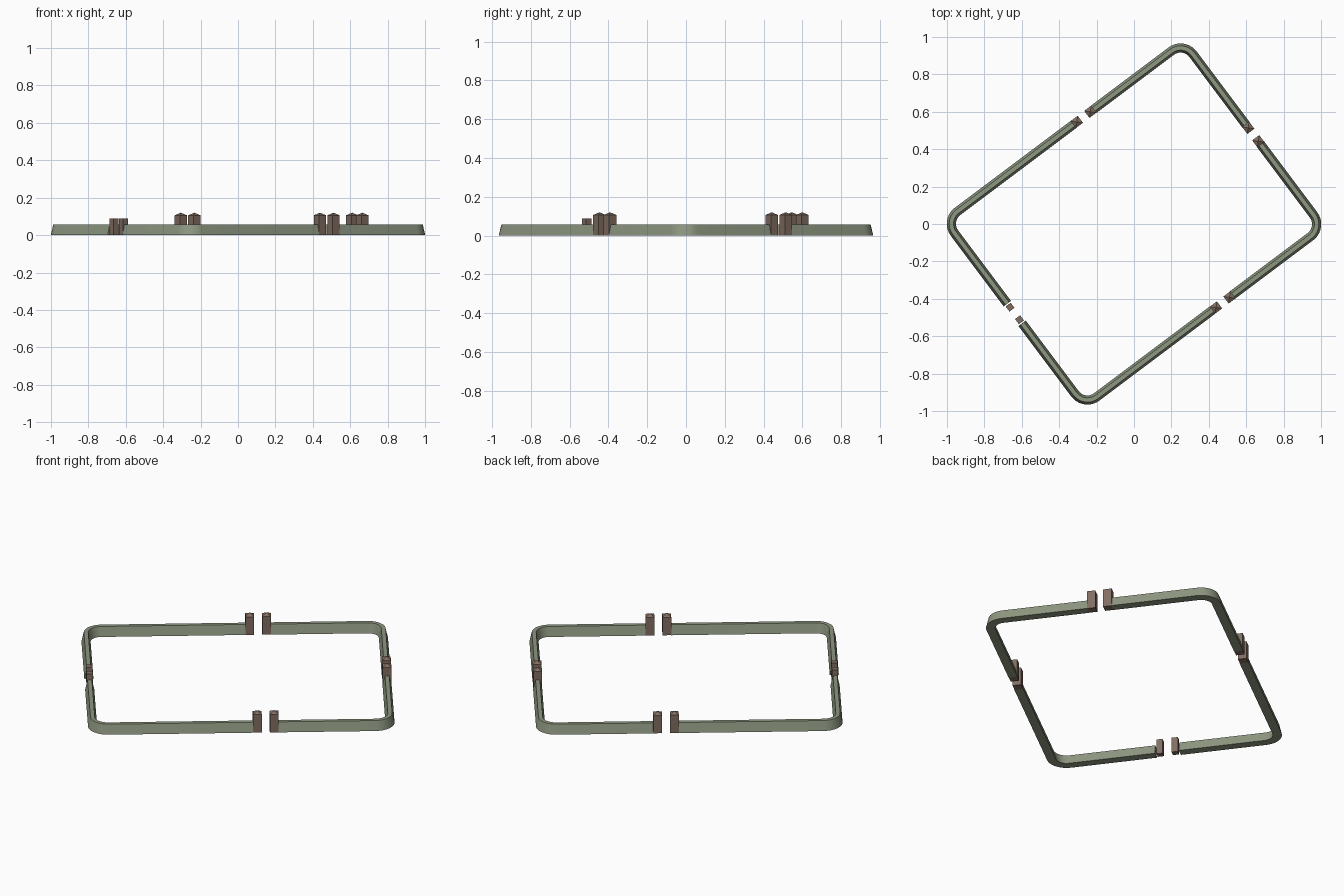
import bpy, bmesh
from math import atan2, cos, sin, pi
from mathutils import Matrix, Vector

if "Cube" in bpy.data.objects:
    bpy.data.objects.remove(bpy.data.objects["Cube"])

ROT = Matrix.Rotation(atan2(3, 4), 4, 'Z')
HU, HV, R = 0.797, 0.62, 0.083        # half sizes and corner radius of wall centreline
GATE_U, GAP = 0.128, 0.066            # offset of long-side gates, half opening
H, BASE, TOP = 0.056, 0.0245, 0.0115  # wall height, half widths


def material(name, col):
    m = bpy.data.materials.new(name)
    m.diffuse_color = (*col, 1)
    m.use_nodes = True
    m.node_tree.nodes["Principled BSDF"].inputs["Base Color"].default_value = m.diffuse_color
    return m


GREEN = material("green_wall", (0.27, 0.31, 0.22))
BROWN = material("brown_post", (0.22, 0.155, 0.12))


def finish(bm, name, mat, smooth=False):
    bmesh.ops.recalc_face_normals(bm, faces=bm.faces)
    bm.transform(ROT)
    me = bpy.data.meshes.new(name)
    bm.to_mesh(me)
    bm.free()
    me.materials.append(mat)
    ob = bpy.data.objects.new(name, me)
    bpy.context.collection.objects.link(ob)
    if smooth:
        bpy.ops.object.select_all(action='DESELECT')
        ob.select_set(True)
        bpy.context.view_layer.objects.active = ob
        bpy.ops.object.shade_smooth_by_angle(angle=0.5)


def wall(name, su, sv):
    # battered section swept from a long-side gate round a corner to a short-side gate
    stations = [(Vector((GATE_U + su * GAP, sv * HV)), Vector((0, sv)))]
    for i in range(11):
        a = pi / 2 * (1 - i / 10)
        n = Vector((su * cos(a), sv * sin(a)))
        stations.append((Vector((su * (HU - R), sv * (HV - R))) + n * R, n))
    stations.append((Vector((su * HU, sv * GAP)), Vector((su, 0))))
    bm = bmesh.new()
    rings = []
    for p, n in stations:
        rings.append([bm.verts.new((*(p + n * o), z)) for o, z in
                      ((BASE, 0), (TOP, H), (-TOP, H), (-BASE, 0))])
    for a, b in zip(rings, rings[1:]):
        for k in range(4):
            bm.faces.new((a[k], a[k - 1], b[k - 1], b[k]))
    bm.faces.new(rings[0])
    bm.faces.new(rings[-1])
    finish(bm, name, GREEN, True)


def post(name, u, v, size, height, peak=0.0):
    # square gate post, with a low pyramid top when peak > 0
    bm = bmesh.new()
    bmesh.ops.create_cube(bm, size=1, matrix=Matrix.Translation((u, v, height / 2))
                          @ Matrix.Diagonal((size, size, height, 1)))
    if peak:
        top = max(bm.faces, key=lambda f: f.calc_center_median().z)
        apex = bmesh.ops.poke(bm, faces=[top])['verts'][0]
        apex.co.z += peak
    finish(bm, name, BROWN)


# four wall sections, one per corner
for su, ns in ((1, "right"), (-1, "left")):
    for sv, nv in ((1, "back"), (-1, "front")):
        wall(f"wall_{nv}_{ns}", su, sv)

# gate posts: three tall gates and one small flat-topped gate
for s, n in ((-1, "a"), (1, "b")):
    post(f"back_gate_post_{n}", GATE_U + s * 0.045, HV, 0.047, 0.106, 0.014)
    post(f"front_gate_post_{n}", GATE_U + s * 0.045, -HV, 0.047, 0.106, 0.014)
    post(f"right_gate_post_{n}", HU, s * 0.045, 0.047, 0.106, 0.014)
    post(f"small_gate_post_{n}", -HU, s * 0.042, 0.034, 0.088)
